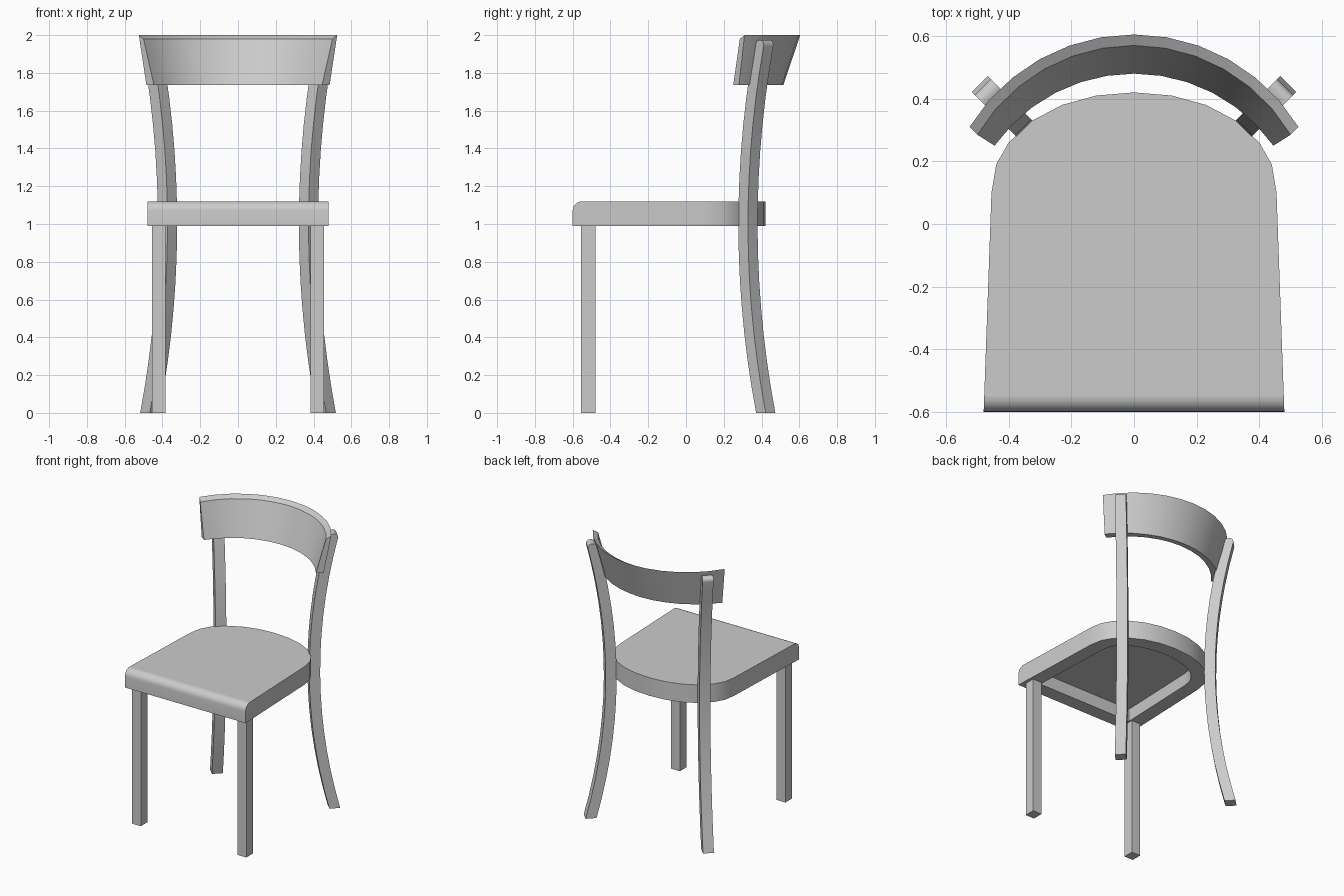
import bpy, bmesh, math
from mathutils import Vector

cube = bpy.data.objects.get("Cube")
if cube:
    bpy.data.objects.remove(cube, do_unlink=True)

grey = bpy.data.materials.new("plain_grey")
grey.use_nodes = True
colour = (0.6, 0.6, 0.6, 1)
grey.diffuse_color = colour
grey.node_tree.nodes["Principled BSDF"].inputs["Base Color"].default_value = colour


def loft(bm, rings):
    """Skin matching rings of points and cap both ends."""
    rows = [[bm.verts.new(p) for p in ring] for ring in rings]
    n = len(rows[0])
    for a, b in zip(rows, rows[1:]):
        for i in range(n):
            j = (i + 1) % n
            bm.faces.new((a[i], a[j], b[j], b[i]))
    caps = bm.faces.new(rows[0][::-1]), bm.faces.new(rows[-1])
    bmesh.ops.recalc_face_normals(bm, faces=bm.faces)
    return caps


def finish(bm, name):
    bmesh.ops.recalc_face_normals(bm, faces=bm.faces)
    mesh = bpy.data.meshes.new(name)
    bm.to_mesh(mesh)
    bm.free()
    mesh.materials.append(grey)
    obj = bpy.data.objects.new(name, mesh)
    bpy.context.collection.objects.link(obj)
    bpy.ops.object.select_all(action="DESELECT")
    obj.select_set(True)
    bpy.context.view_layer.objects.active = obj
    bpy.ops.object.shade_smooth_by_angle(angle=math.radians(30))
    for p in mesh.polygons:
        if p.area > 0.3:
            p.use_smooth = False
    return obj


# Seat: rounded back, rolled front edge, hollow underside
half = [(0.48, -0.6), (0.455, 0.1), (0.44, 0.19), (0.40, 0.26),
        (0.325, 0.33), (0.23, 0.38), (0.12, 0.41)]
outline = half + [(0, 0.42)] + [(-x, y) for x, y in reversed(half)]
bm = bmesh.new()
bottom, top = loft(bm, [[(x, y, z) for x, y in outline] for z in (0.99, 1.12)])
bmesh.ops.inset_region(bm, faces=[bottom], thickness=0.1, use_even_offset=True)
bmesh.ops.inset_region(bm, faces=[bottom], thickness=0.0005)
bmesh.ops.translate(bm, verts=bottom.verts[:], vec=(0, 0, 0.09))
front_edge = [e for e in top.edges if all(v.co.y < -0.59 for v in e.verts)]
bmesh.ops.bevel(bm, geom=front_edge, offset=0.05, segments=6, profile=0.5,
                affect="EDGES")
finish(bm, "seat")


# Backrest: curved slat leaning outward, four rails each on its own arc
def arc_point(apex, end_x, end_y, z, t):
    sag = apex - end_y
    radius = (end_x ** 2 + sag ** 2) / (2 * sag)
    a = t * math.asin(end_x / radius)
    return (radius * math.sin(a), apex - radius + radius * math.cos(a), z)


rails = [(0.605, 0.525, 0.31, 2.0), (0.57, 0.50, 0.285, 1.98),
         (0.48, 0.445, 0.25, 1.735), (0.515, 0.485, 0.28, 1.735)]
STEPS = 12
bm = bmesh.new()
loft(bm, [[arc_point(*r, 2 * i / STEPS - 1) for r in rails]
          for i in range(STEPS + 1)])
finish(bm, "backrest")


# Back legs: bowed square bars set diagonally, with rounded tops
def back_leg(side, name):
    out = Vector((side, 1, 0)).normalized()
    across = Vector((side, -1, 0)).normalized()
    h = 0.036
    levels = [(1.94 * i / 14, h) for i in range(15)]
    for k in range(1, 7):
        a = k * math.pi / 12
        levels.append((1.94 + 0.034 * math.sin(a), 0.002 + 0.034 * math.cos(a)))
    rings = []
    for z, d in levels:
        bow = 0.133 * (z - 1) ** 2
        mid = Vector((side * 0.373, 0.328, z)) + out * bow
        rings.append([mid + out * d * u + across * h * v
                      for u, v in ((-1, -1), (1, -1), (1, 1), (-1, 1))])
    bm = bmesh.new()
    loft(bm, rings)
    finish(bm, name)


# Front legs: straight square bars
def front_leg(side, name):
    corners = [(0.385, -0.555), (0.455, -0.555), (0.455, -0.48), (0.385, -0.48)]
    bm = bmesh.new()
    loft(bm, [[(side * x, y, z) for x, y in corners] for z in (0, 0.995)])
    finish(bm, name)


for side, label in ((1, "left"), (-1, "right")):
    back_leg(side, "back_leg_" + label)
    front_leg(side, "front_leg_" + label)
